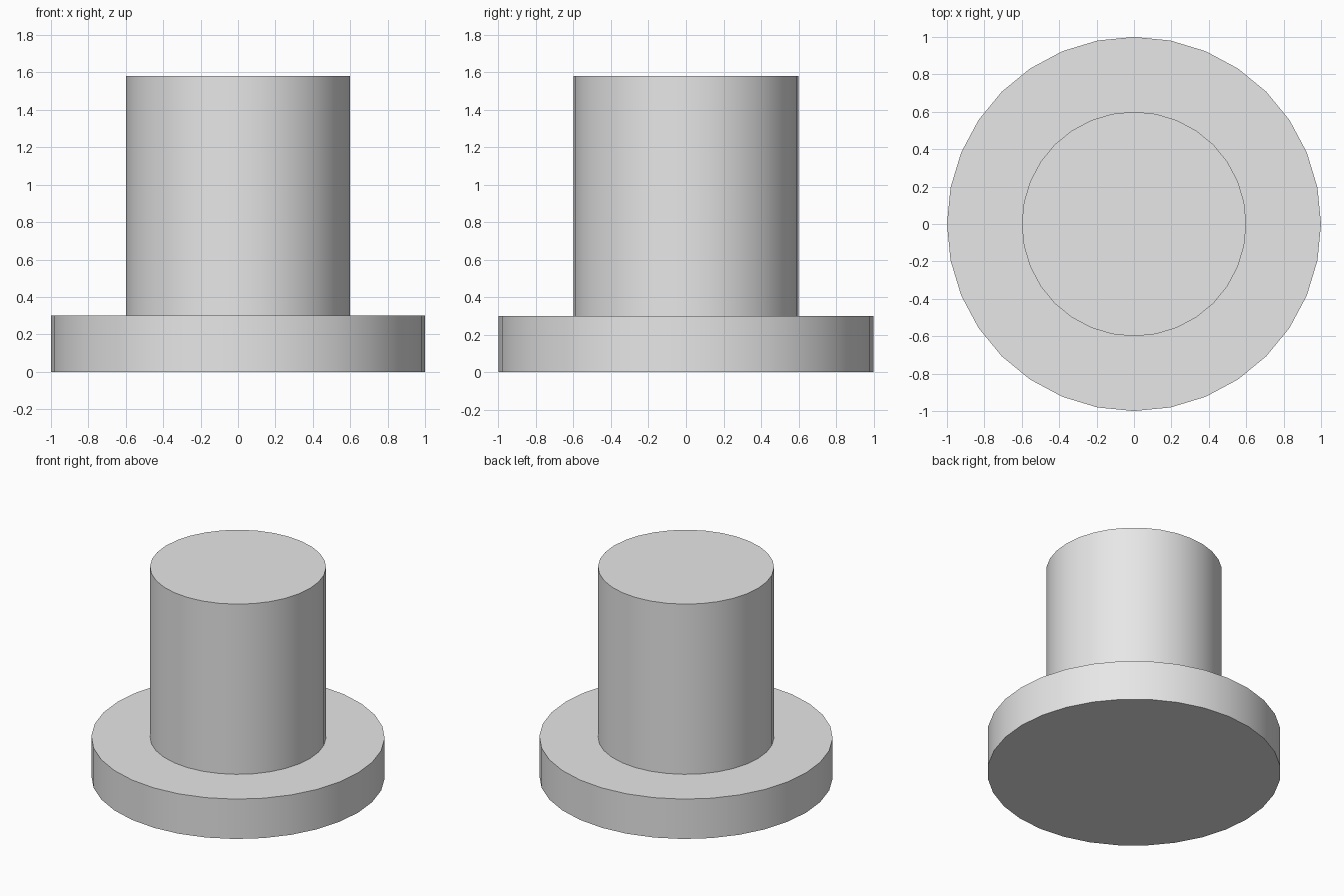
import bpy
import math

cube = bpy.data.objects.get("Cube")
if cube:
    bpy.data.objects.remove(cube, do_unlink=True)

# Single light grey material
grey = bpy.data.materials.new("light_grey")
grey.use_nodes = True
colour = (0.8, 0.8, 0.8, 1)
grey.diffuse_color = colour
grey.node_tree.nodes["Principled BSDF"].inputs["Base Color"].default_value = colour


def disc(name, radius, bottom, top):
    """Upright capped cylinder with smooth walls and sharp rims."""
    bpy.ops.mesh.primitive_cylinder_add(
        vertices=32, radius=radius, depth=top - bottom,
        location=(0, 0, (bottom + top) / 2))
    part = bpy.context.object
    part.name = name
    part.data.materials.append(grey)
    bpy.ops.object.shade_smooth_by_angle(angle=math.radians(30))
    return part


# Wide base flange, with the narrower post standing on it
disc("base_flange", 1.0, 0, 0.3)
disc("post", 0.6, 0.3, 1.58)
